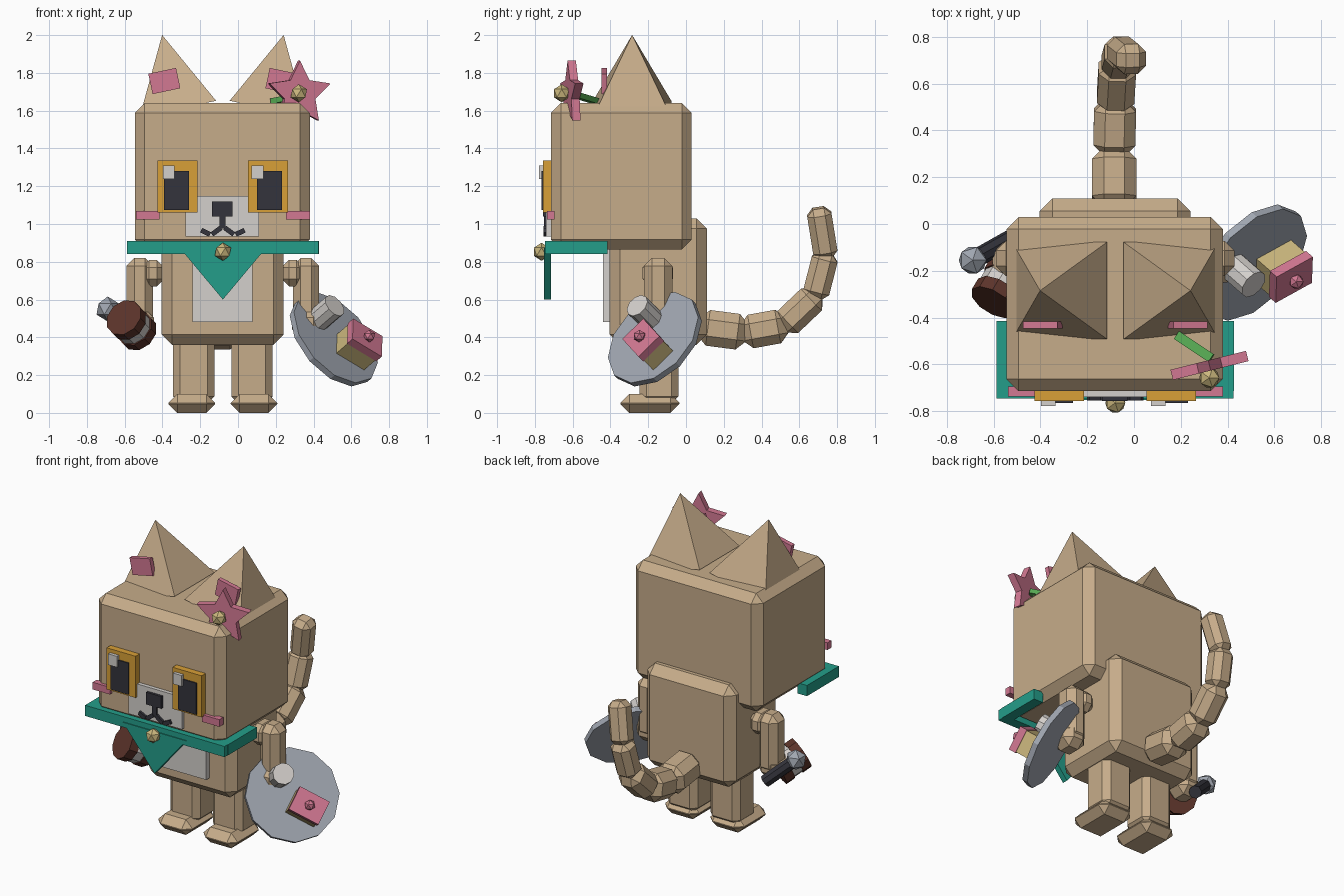
import bpy, bmesh, math
from mathutils import Vector, Matrix

if "Cube" in bpy.data.objects:
    bpy.data.objects.remove(bpy.data.objects["Cube"])

CX = -0.08  # symmetry axis of the cat


def mat(name, r, g, b):
    m = bpy.data.materials.new(name)
    lin = [((c / 255 + 0.055) / 1.055) ** 2.4 for c in (r, g, b)]
    m.diffuse_color = (*lin, 1)
    m.use_nodes = True
    m.node_tree.nodes["Principled BSDF"].inputs["Base Color"].default_value = m.diffuse_color
    return m


TAN = mat("tan fur", 198, 172, 138)
WHITE = mat("off white", 212, 208, 204)
AMBER = mat("amber", 216, 160, 55)
DARK = mat("dark charcoal", 52, 52, 60)
PINK = mat("pink", 210, 120, 146)
TEAL = mat("teal", 36, 158, 138)
BROWN = mat("dark brown", 92, 52, 42)
STEEL = mat("steel grey", 160, 166, 176)
CREAM = mat("pale gold", 204, 184, 126)
GREEN = mat("leaf green", 88, 172, 84)


def finish(name, bm, m, M):
    bmesh.ops.recalc_face_normals(bm, faces=bm.faces)
    me = bpy.data.meshes.new(name)
    bm.to_mesh(me)
    bm.free()
    me.transform(M)
    me.materials.append(m)
    ob = bpy.data.objects.new(name, me)
    bpy.context.collection.objects.link(ob)
    return ob


def frame(loc, zdir=(0, 0, 1), xdir=(1, 0, 0)):
    z = Vector(zdir).normalized()
    x = Vector(xdir)
    x = (x - z * x.dot(z)).normalized()
    y = z.cross(x)
    R = Matrix((x, y, z)).transposed().to_4x4()
    return Matrix.Translation(loc) @ R


def box_at(name, M, size, m, bevel=0):
    bm = bmesh.new()
    bmesh.ops.create_cube(bm, size=1)
    bmesh.ops.scale(bm, vec=size, verts=bm.verts)
    if bevel:
        bmesh.ops.bevel(bm, geom=bm.edges[:], offset=bevel, segments=1,
                        affect='EDGES', profile=0.5)
    return finish(name, bm, m, M)


def box(name, x, y, z, m, bevel=0):
    """Box from (min, max) ranges."""
    r = (x, y, z)
    M = Matrix.Translation([(a + b) / 2 for a, b in r])
    return box_at(name, M, [abs(b - a) for a, b in r], m, bevel)


def cone(name, M, r1, r2, depth, sides, m):
    bm = bmesh.new()
    bmesh.ops.create_cone(bm, cap_ends=True, segments=sides, radius1=r1,
                          radius2=r2, depth=depth)
    return finish(name, bm, m, M)


def ball(name, loc, r, m, sub=1):
    bm = bmesh.new()
    bmesh.ops.create_icosphere(bm, subdivisions=sub, radius=r)
    return finish(name, bm, m, Matrix.Translation(loc))


def prism(name, pts, depth, m, M):
    """Outline in local x-z, extruded along y."""
    bm = bmesh.new()
    f = bm.faces.new([bm.verts.new((x, -depth / 2, z)) for x, z in pts])
    ext = bmesh.ops.extrude_face_region(bm, geom=[f])["geom"]
    bmesh.ops.translate(bm, vec=(0, depth, 0),
                        verts=[v for v in ext if isinstance(v, bmesh.types.BMVert)])
    return finish(name, bm, m, M)


def rng(s, a, b):
    return tuple(sorted((CX + s * a, CX + s * b)))


def bar(name, p, q, width, m):
    p, q = Vector(p), Vector(q)
    return box_at(name, frame((p + q) / 2, q - p, (0, 1, 0)), (0.03, width, (q - p).length), m)


# Head, torso and belly
box("head", (-0.546, 0.38), (-0.715, 0.03), (0.866, 1.64), TAN, 0.052)
box("torso", (-0.404, 0.242), (-0.404, 0.11), (0.36, 1.03), TAN, 0.055)
box("belly_patch", (-0.24, 0.077), (-0.44, -0.39), (0.48, 0.88), WHITE)

# Face centre
box("muzzle", (-0.277, 0.11), (-0.74, -0.70), (0.935, 1.147), WHITE)
box("nose", (-0.137, -0.028), (-0.757, -0.73), (1.04, 1.12), DARK)
box("mouth_stem", (-0.098, -0.066), (-0.752, -0.73), (0.975, 1.05), DARK)

for s, side in ((-1, "left"), (1, "right")):
    # Ears lean outward
    tilt = Matrix.Rotation(s * math.radians(12), 4, 'Y')
    ear = Matrix.Translation((CX + s * 0.28, -0.285, 1.805)) @ tilt
    cone("ear_" + side, ear @ Matrix.Rotation(math.pi / 4, 4, 'Z'),
         0.207 * math.sqrt(2), 0, 0.40, 4, TAN)
    box_at("inner_ear_" + side, Matrix.Translation((CX + s * 0.31, -0.433, 1.757)) @ tilt,
           (0.15, 0.03, 0.11), PINK)
    # Eyes, cheeks and mouth
    box("eye_" + side, rng(s, 0.134, 0.345), (-0.757, -0.70), (1.062, 1.335), AMBER)
    box("pupil_" + side, rng(s, 0.18, 0.312), (-0.765, -0.75), (1.073, 1.28), DARK)
    hx = -0.398 if s < 0 else 0.072
    box("eye_glint_" + side, (hx, hx + 0.063), (-0.778, -0.755), (1.238, 1.31), WHITE)
    box("cheek_" + side, rng(s, 0.335, 0.46), (-0.737, -0.695), (1.023, 1.07), PINK)
    bar("mouth_inner_" + side, (CX + s * 0.01, -0.74, 0.98),
        (CX + s * 0.058, -0.74, 0.945), 0.026, DARK)
    bar("mouth_outer_" + side, (CX + s * 0.068, -0.74, 0.945),
        (CX + s * 0.115, -0.74, 0.967), 0.026, DARK)
    # Limbs
    box("shoulder_" + side, rng(s, 0.31, 0.43), (-0.23, -0.07), (0.67, 0.81), TAN, 0.04)
    box("arm_" + side, rng(s, 0.37, 0.51), (-0.222, -0.072), (0.44, 0.82), TAN, 0.042)
    box("hand_" + side, rng(s, 0.365, 0.525), (-0.25, -0.08), (0.40, 0.55), TAN, 0.045)
    box("leg_" + side, rng(s, 0.045, 0.263), (-0.247, -0.04), (0.05, 0.40), TAN, 0.037)
    box("foot_" + side, rng(s, 0.041, 0.288), (-0.347, -0.035), (0, 0.1), TAN, 0.047)
    # Scarf sides
    box("scarf_side_" + side, rng(s, 0.44, 0.508), (-0.715, -0.415), (0.84, 0.91), TEAL)

# Scarf front, hanging point and bell
box("scarf_front", (-0.588, 0.425), (-0.747, -0.68), (0.84, 0.91), TEAL)
prism("scarf_point", [(-0.23, 0.875), (0.23, 0.875), (0, 0.60)], 0.037, TEAL,
      Matrix.Translation((CX, -0.734, 0)))
ball("bell", (CX, -0.765, 0.853), 0.048, CREAM)

# Tail from chained segments
path = [(-0.085, 0.08, 0.455), (-0.085, 0.31, 0.425), (-0.08, 0.52, 0.463),
        (-0.07, 0.685, 0.62), (-0.055, 0.74, 0.835), (-0.005, 0.70, 1.085)]
for i, w in enumerate((0.19, 0.18, 0.16, 0.14, 0.13)):
    p, q = Vector(path[i]), Vector(path[i + 1])
    d = (q - p).normalized()
    p = p - d * 0.015
    q = q + d * (0.015 if i < 4 else 0)
    box_at("tail_segment_%d" % (i + 1), frame((p + q) / 2, d),
           (w, w, (q - p).length), TAN, w * 0.27)

# Star flower on the ear
star = [((0.175, 0.088)[k % 2] * math.cos(math.radians(90 + 36 * k)),
         (0.175, 0.088)[k % 2] * math.sin(math.radians(90 + 36 * k))) for k in range(10)]
prism("star_flower", star, 0.045, PINK, Matrix.Translation((0.323, -0.605, 1.69))
      @ Matrix.Rotation(math.radians(14), 4, 'Z'))
ball("flower_centre", (0.322, -0.658, 1.692), 0.048, CREAM)
box_at("leaf", frame((0.257, -0.525, 1.665), (0.15, -0.1, 0.03), (0.55, 0.83, 0)),
       (0.04, 0.03, 0.18), GREEN)

# Barrel in the left hand: brown, white, brown
axis = Vector((0.45, 0.75, -0.45)).normalized()
front = Vector((-0.605, -0.335, 0.505))
for k, (name, r, m) in enumerate((("barrel_front", 0.105, BROWN), ("barrel_band", 0.098, WHITE),
                                  ("barrel_back", 0.105, BROWN))):
    cone(name, frame(front + axis * (0.03 + 0.06 * k), axis), r, r, 0.06, 10, m)

# Stick with round head behind the barrel
head = Vector((-0.69, -0.155, 0.55))
grip = Vector((0.16, 0.09, -0.15))
ball("stick_head", head, 0.066, STEEL)
cone("stick_grip", frame(head + grip * 0.55, grip), 0.04, 0.04, grip.length * 0.9, 8, DARK)

# Tray with a cup and a small cake in the right hand
n = Vector((0.63, -0.55, 0.54)).normalized()
e = Vector((0.77, 0.43, -0.47))
c = Vector((0.507, -0.165, 0.39))
cone("tray", frame(c, n, e), 0.287, 0.287, 0.035, 12, STEEL)
cup = c + Vector((-0.09, -0.011, 0.097))
cone("cup", frame(cup + n * 0.08, n, e), 0.066, 0.066, 0.14, 10, WHITE)
cake = c + Vector((0.08, 0.012, -0.076))
box_at("cake_base", frame(cake + n * 0.06, n, e), (0.19, 0.145, 0.10), CREAM)
box_at("cake_icing", frame(cake + n * 0.133, n, e), (0.20, 0.155, 0.046), PINK)
ball("cake_cherry", cake + n * 0.17, 0.034, PINK)
